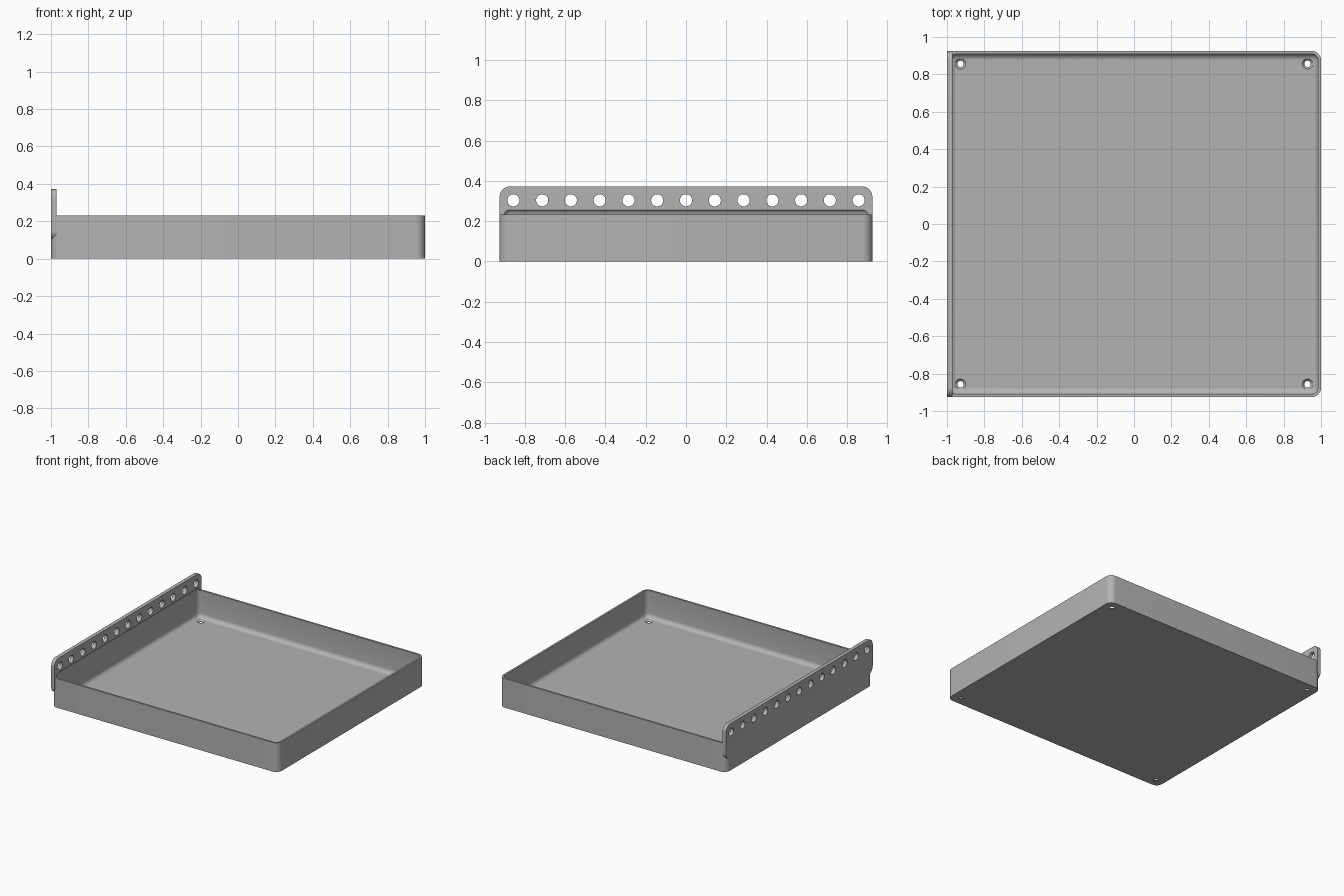
import bpy
import bmesh
from math import pi, radians
from mathutils import Matrix, Vector

default = bpy.data.objects.get("Cube")
if default:
    bpy.data.objects.remove(default, do_unlink=True)

HALF_X, HALF_Y = 1.0, 0.925
RIM_Z, WALL, CORNER = 0.232, 0.015, 0.05
PLATE_BOTTOM, PLATE_TOP, PLATE_THICK = 0.10, 0.372, 0.03

grey = bpy.data.materials.new("grey plastic")
grey.use_nodes = True
colour = (0.45, 0.45, 0.45, 1)
grey.diffuse_color = colour
grey.node_tree.nodes["Principled BSDF"].inputs["Base Color"].default_value = colour


def finish(bm, name):
    bmesh.ops.recalc_face_normals(bm, faces=bm.faces)
    mesh = bpy.data.meshes.new(name)
    bm.to_mesh(mesh)
    bm.free()
    mesh.materials.append(grey)
    obj = bpy.data.objects.new(name, mesh)
    bpy.context.collection.objects.link(obj)
    return obj


def rounded_box(name, low, high, radius, axis=None):
    """Box with rounded edges; with an axis, only edges along it are rounded."""
    low, high = Vector(low), Vector(high)
    bm = bmesh.new()
    bmesh.ops.create_cube(bm, size=1)
    for v in bm.verts:
        v.co = (low + high) / 2 + v.co * (high - low)
    edges = [e for e in bm.edges
             if axis is None or abs((e.verts[0].co - e.verts[1].co)[axis]) > 1e-4]
    bmesh.ops.bevel(bm, geom=edges, offset=radius, segments=8, profile=0.5,
                    affect='EDGES', clamp_overlap=True)
    return finish(bm, name)


def add_cone(bm, centre, r_low, r_high, depth, rotation=Matrix()):
    bmesh.ops.create_cone(bm, cap_ends=True, segments=32, radius1=r_low, radius2=r_high,
                          depth=depth, matrix=Matrix.Translation(centre) @ rotation)


def combine(target, other, operation):
    mod = target.modifiers.new(operation.lower(), 'BOOLEAN')
    mod.operation, mod.solver, mod.object = operation, 'EXACT', other
    bpy.context.view_layer.objects.active = target
    bpy.ops.object.modifier_apply(modifier=mod.name)
    bpy.data.objects.remove(other, do_unlink=True)


# Tray block with rounded upright corners, joined to the raised mounting plate
tray = rounded_box("tray", (-HALF_X, -HALF_Y, 0), (HALF_X, HALF_Y, RIM_Z), CORNER, 2)
plate = rounded_box("mounting_plate", (-HALF_X, -HALF_Y, PLATE_BOTTOM),
                    (-HALF_X + PLATE_THICK, HALF_Y, PLATE_TOP), CORNER, 0)
combine(tray, plate, 'UNION')

# Hollow with filleted edges, reaching slightly into the plate above the rim
hollow = rounded_box("hollow", (-HALF_X + WALL, -HALF_Y + WALL, WALL),
                     (HALF_X - WALL, HALF_Y - WALL, 0.262), CORNER - WALL)
combine(tray, hollow, 'DIFFERENCE')

# Row of round holes through the plate
bm = bmesh.new()
for i in range(-6, 7):
    add_cone(bm, (-HALF_X, i / 7, 0.303), 0.03, 0.03, 0.2, Matrix.Rotation(pi / 2, 4, 'Y'))
combine(tray, finish(bm, "plate_holes"), 'DIFFERENCE')

# Countersunk screw holes in the floor corners
corners = [(x, y) for x in (-0.928, 0.928) for y in (-0.857, 0.857)]
for r_low, r_high, bottom, top in ((0.017, 0.017, -0.05, 0.05), (0.017, 0.03, 0.003, 0.0165)):
    bm = bmesh.new()
    for x, y in corners:
        add_cone(bm, (x, y, (bottom + top) / 2), r_low, r_high, top - bottom)
    combine(tray, finish(bm, "screw_holes"), 'DIFFERENCE')

# Smooth the rounded areas, keep the real edges sharp
bpy.ops.object.select_all(action='DESELECT')
tray.select_set(True)
bpy.context.view_layer.objects.active = tray
bpy.ops.object.shade_smooth_by_angle(angle=radians(30))
